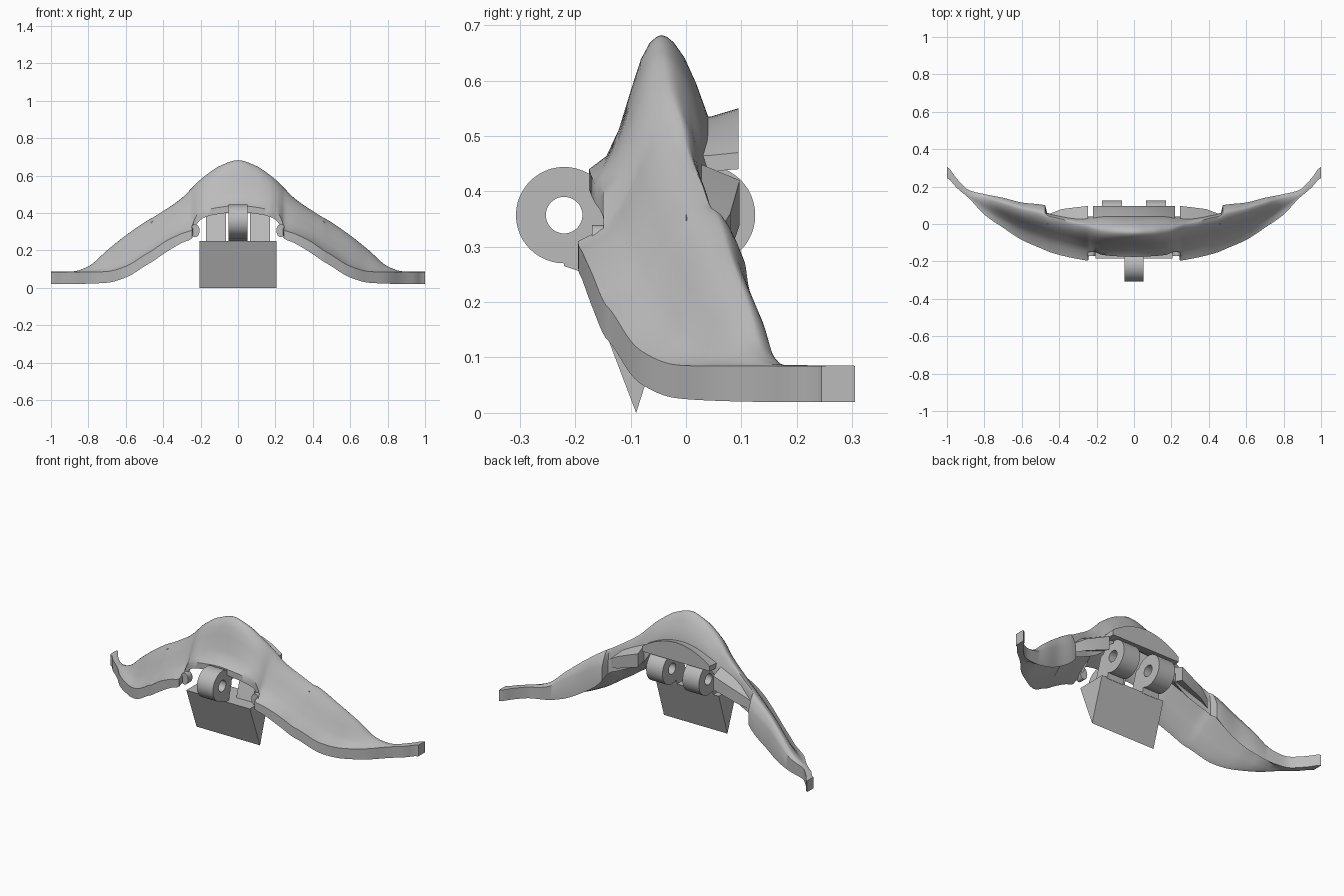
import bpy, bmesh, math

cube = bpy.data.objects.get("Cube")
if cube:
    bpy.data.objects.remove(cube, do_unlink=True)

grey = bpy.data.materials.new("plain grey")
grey.use_nodes = True
colour = (0.5, 0.5, 0.5, 1)
grey.diffuse_color = colour
grey.node_tree.nodes["Principled BSDF"].inputs["Base Color"].default_value = colour


def loft(name, rings, closed=False, angle=40):
    """Skin equal-length rings of points; cap the ends unless closed."""
    bm = bmesh.new()
    rows = [[bm.verts.new(p) for p in ring] for ring in rings]
    pairs = list(zip(rows, rows[1:]))
    if closed:
        pairs.append((rows[-1], rows[0]))
    count = len(rows[0])
    for a, b in pairs:
        for i in range(count):
            j = (i + 1) % count
            bm.faces.new((a[i], a[j], b[j], b[i]))
    if not closed:
        bm.faces.new(rows[0])
        bm.faces.new(rows[-1])
    bmesh.ops.recalc_face_normals(bm, faces=bm.faces)
    mesh = bpy.data.meshes.new(name)
    bm.to_mesh(mesh)
    bm.free()
    mesh.materials.append(grey)
    obj = bpy.data.objects.new(name, mesh)
    bpy.context.collection.objects.link(obj)
    bpy.ops.object.select_all(action='DESELECT')
    bpy.context.view_layer.objects.active = obj
    obj.select_set(True)
    bpy.ops.object.shade_smooth_by_angle(angle=math.radians(angle))


def prism(name, outline, x0, x1):
    """Extrude a side-view (y, z) outline along x."""
    loft(name, [[(x, y, z) for y, z in outline] for x in (x0, x1)])


def knuckle(name, x, y, half_width, radius, hole):
    """Pierced round lug with its axis along x."""
    rings = []
    for k in range(48):
        a = math.tau * k / 48
        rings.append([(x + s * half_width, y + r * math.cos(a), 0.357 + r * math.sin(a))
                      for s, r in ((-1, hole), (-1, radius), (1, radius), (1, hole))])
    loft(name, rings, closed=True)


# Wing stations: x, front y, front base z, wall height, ridge y, ridge z, back y, back top z, back base z
stations = [
    (0, -.175, .405, .035, -.045, .682, .04, .535, .46),
    (.1, -.172, .395, .035, -.042, .65, .04, .52, .45),
    (.17, -.165, .38, .035, -.035, .603, .04, .49, .43),
    (.21, -.15, .355, .03, -.025, .57, .04, .45, .4),
    (.238, -.145, .3, .03, -.015, .542, .04, .41, .36),
    (.245, -.195, .265, .045, -.012, .535, .04, .4, .35),
    (.3, -.187, .24, .05, 0, .48, .04, .37, .31),
    (.4, -.165, .18, .06, .03, .41, .05, .31, .26),
    (.465, -.145, .135, .06, .045, .37, .06, .28, .23),
    (.475, -.14, .13, .06, .05, .365, .1, .28, .2),
    (.6, -.085, .055, .06, .08, .28, .115, .22, .1),
    (.7, -.02, .027, .06, .11, .2, .14, .16, .05),
    (.8, .05, .022, .063, .135, .115, .16, .1, .025),
    (.88, .135, .02, .065, .155, .088, .18, .086, .02),
    (.95, .195, .02, .065, .22, .086, .245, .085, .02),
    (1, .245, .02, .065, .275, .086, .305, .085, .02),
]


def blend(table, x):
    """Monotone cubic interpolation between neighbouring stations."""
    def slope(p, q, k):
        return (q[k] - p[k]) / max(q[0] - p[0], 1e-6)

    for i, (a, b) in enumerate(zip(table, table[1:])):
        if not a[0] <= x <= b[0]:
            continue
        span = b[0] - a[0]
        t = (x - a[0]) / span
        after = table[min(i + 2, len(table) - 1)]
        out = [x]
        for k in range(1, len(a)):
            mid = slope(a, b, k)
            # Flatten where the slope changes sign, to avoid overshoot
            m0, m1 = [2 * near * mid / (near + mid) if near * mid > 0 else 0
                      for near in (slope(table[i - 1], a, k) if i else 0, slope(b, after, k))]
            out.append(a[k] * (1 + 2 * t) * (1 - t) ** 2 + b[k] * t * t * (3 - 2 * t)
                       + span * (m0 * t * (1 - t) ** 2 - m1 * t * t * (1 - t)))
        return out


def section(row, side):
    x, yf, zb, wall, yr, zr, yb, zt, zk = row
    top = zb + wall
    pts = [(yf, zb), (yf, top)]
    # Concave apron rising to the rounded ridge, unbroken above the front opening
    ya = yf if x > .244 else -.175 - .08 * x
    for u, v in ((.25, .1), (.42, .3), (.6, .62), (.72, .82), (.84, .94), (.93, .985), (1, 1)):
        pts.append((ya + u * (yr - ya), top + v * (zr - top)))
    # Back slope, back rim and hollow underside fading to a solid tip
    for u, v in ((.12, .98), (.27, .91), (.5, .72), (.75, .4)):
        pts.append((yr + u * (yb - yr), zt + v * (zr - zt)))
    pts += [(yb, zt), (yb, zk), (yb - .2 * (yb - yr), zk + .1 * (zt - zk) * (x < .8))]
    depth = .35 * min(1, max(0, (.88 - x) / .15))
    hollow = (zr - .055) if x < .22 else zk + depth * (zr - zk)
    pts.append((yr, hollow))
    pts.append((yf + .5 * (yr - yf), zb + .5 * (hollow - zb)))
    pts.append((yf + .2 * (yr - yf), zb + .1 * (hollow - zb)))
    return [(side * x, y, z) for y, z in pts]


# Wing shell, lofted from tip to tip
xs = []
for a, b in zip(stations, stations[1:]):
    steps = max(1, round((b[0] - a[0]) / .015))
    xs += [a[0] + (b[0] - a[0]) * k / steps for k in range(steps)]
xs.append(1)
half = [blend(stations, x) for x in xs]
loft("wing_shell", [section(r, -1) for r in reversed(half)] + [section(r, 1) for r in half[1:]])

# Rear rim over the centre arch
rim = []
for k in range(-10, 11):
    x = .022 * k
    d = (k / 10) ** 2
    rim.append([(x, y, z - drop * d) for y, z, drop in
                ((.0, .535, .07), (.045, .535, .07), (.095, .55, .08),
                 (.095, .44, .0), (.03, .455, .02), (.0, .475, .03))])
loft("rear_rim", rim)

for side, label in ((1, "left"), (-1, "right")):
    # Tapering fin behind the wing root
    fin = []
    for x, y, z, depth in ((.245, .097, .42, .08), (.385, .08, .36, .07), (.465, .05, .31, .05)):
        fin.append([(side * x, .0, z + .04), (side * x, y, z),
                    (side * x, y, z - depth), (side * x, .0, z - depth + .03)])
    loft(label + "_rear_fin", fin)
    # Rounded end of the front opening
    end = [[(side * .229 + .024 * math.cos(a), y, .305 + .034 * math.sin(a))
            for a in (math.tau * k / 20 for k in range(20))] for y in (-.17, -.13)]
    loft(label + "_opening_end", end)
    # Rear lug on its upright
    knuckle(label + "_rear_knuckle", side * .118, .035, .053, .09, .032)
    prism(label + "_rear_neck", [(-.11, .245), (-.01, .245), (.0, .29), (-.04, .33), (-.04, .4), (-.06, .4)],
          side * .065, side * .171)

# Front knuckle and its neck
knuckle("front_knuckle", 0, -.22, .052, .087, .033)
prism("front_neck", [(-.22, .265), (-.22, .28), (-.16, .3), (-.14, .4), (-.13, .37), (-.14, .32), (-.16, .245)],
      -.052, .052)

# Wedge block hanging below
prism("wedge_block", [(-.09, 0), (-.185, .25), (-.01, .25)], -.206, .206)
